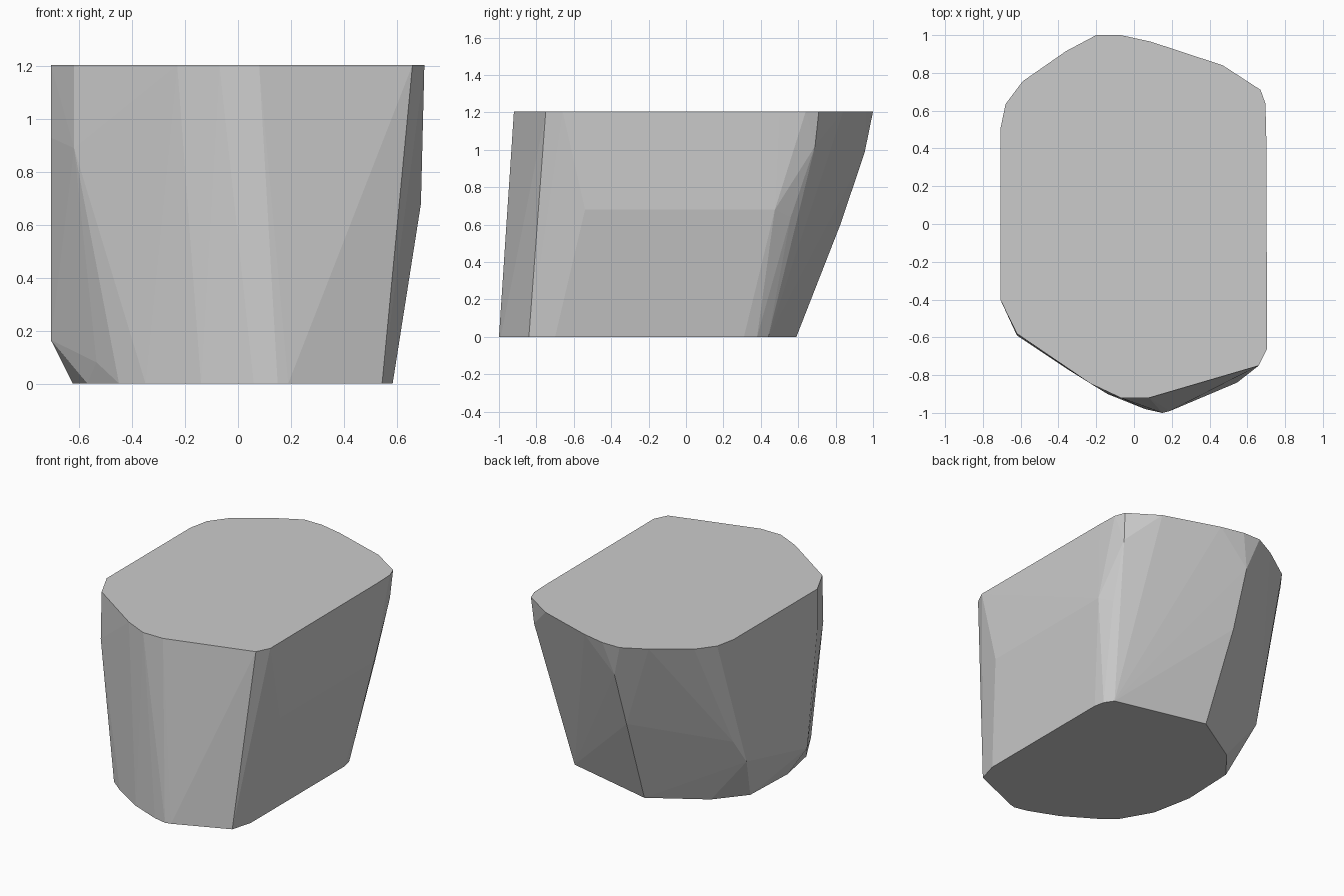
import bpy, bmesh

if "Cube" in bpy.data.objects:
    bpy.data.objects.remove(bpy.data.objects["Cube"])

# Outline of the flat top
H = 1.205
top = [(-.2, 1), (-.07, 1), (.09, .965), (.47, .84), (.67, .71), (.695, .64),
       (.7, .5), (.705, -.66), (.66, -.75), (.08, -.92), (-.07, -.92),
       (-.23, -.845), (-.62, -.58), (-.708, -.4), (-.708, .5), (-.68, .635),
       (-.59, .755), (-.36, .915)]

# Outline of the smaller, forward-shifted base
base = [(-.1, .59), (.53, .44), (.57, .38), (.585, .31), (.585, -.70), (.545, -.84),
        (.19, -.99), (.15, -1), (.06, -.98), (-.14, -.9), (-.35, -.77), (-.45, -.69),
        (-.57, -.48), (-.625, -.2), (-.61, .18), (-.45, .375)]

# Bulging corners between the two outlines
bulge = [(.692, -.54, .68), (.692, .475, .68), (.64, .56, .64), (.66, .69, 1.02),
         (-.13, .955, .985), (-.13, .825, .6), (-.67, .45, .48),
         (-.708, -.29, .165), (-.708, .36, .32), (-.708, -.4, .93),
         (-.62, -.59, .89), (-.535, -.58, .08)]

# Faceted stone block: the hull around all the outlines
bm = bmesh.new()
for p in [(x, y, H) for x, y in top] + [(x, y, 0) for x, y in base] + bulge:
    bm.verts.new(p)
res = bmesh.ops.convex_hull(bm, input=bm.verts[:])
loose = [v for v in bm.verts if not v.link_faces]
bmesh.ops.delete(bm, geom=loose, context='VERTS')
bmesh.ops.dissolve_limit(bm, angle_limit=0.01, verts=bm.verts[:], edges=bm.edges[:])
bmesh.ops.recalc_face_normals(bm, faces=bm.faces[:])

mesh = bpy.data.meshes.new("stone_block")
bm.to_mesh(mesh)
bm.free()
block = bpy.data.objects.new("stone_block", mesh)
bpy.context.collection.objects.link(block)
